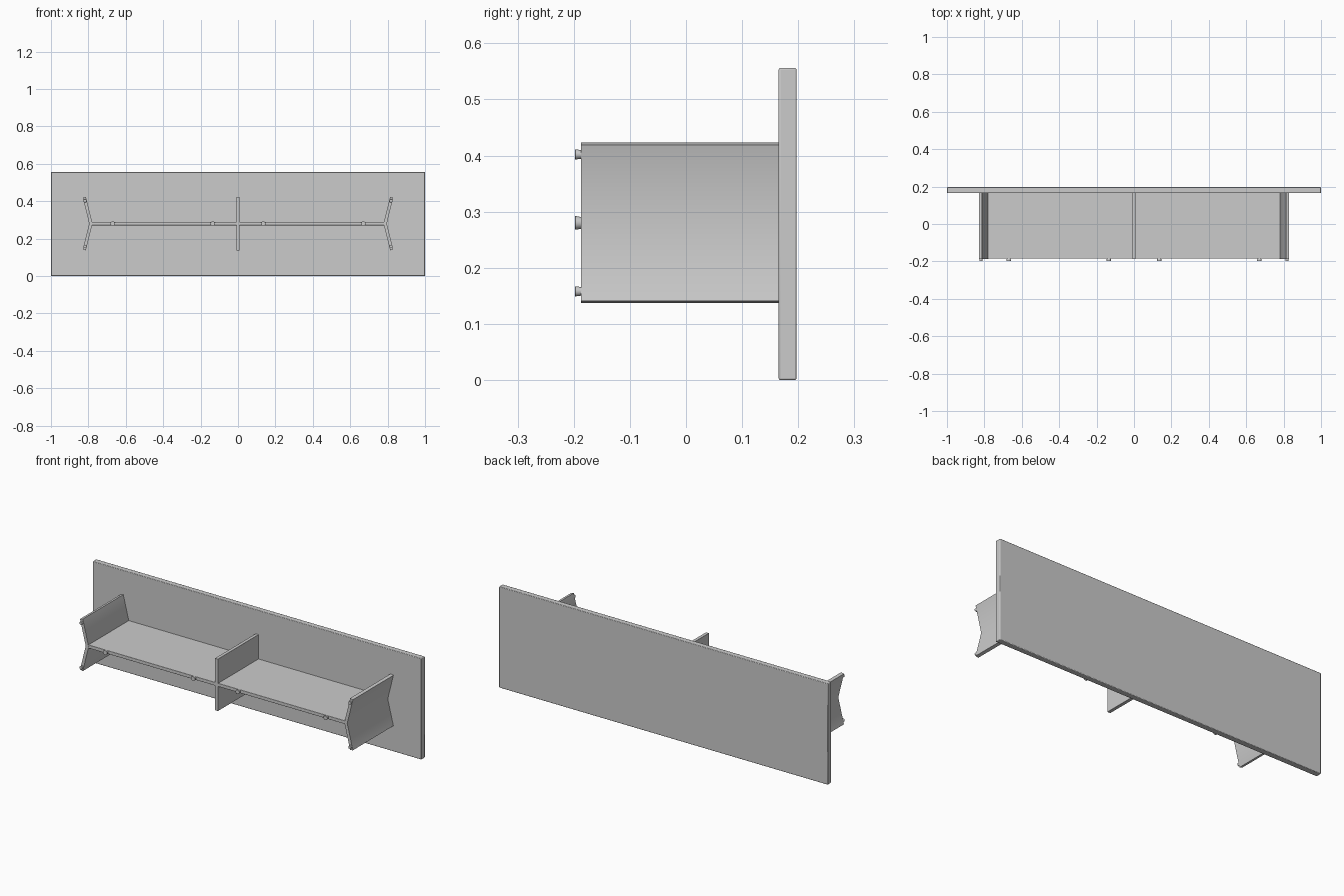
import bpy, bmesh, math
from mathutils import Matrix

if "Cube" in bpy.data.objects:
    bpy.data.objects.remove(bpy.data.objects["Cube"])

ZC = 0.28      # mid height of the base
BACK = 0.168   # base meets the top board here


def finish(name, bm, angle=40, bevel=0):
    bmesh.ops.recalc_face_normals(bm, faces=bm.faces)
    me = bpy.data.meshes.new(name)
    bm.to_mesh(me)
    bm.free()
    ob = bpy.data.objects.new(name, me)
    bpy.context.collection.objects.link(ob)
    if bevel:
        mod = ob.modifiers.new("edge", 'BEVEL')
        mod.width, mod.segments = bevel, 2
    bpy.ops.object.select_all(action='DESELECT')
    ob.select_set(True)
    bpy.context.view_layer.objects.active = ob
    bpy.ops.object.shade_smooth_by_angle(angle=math.radians(angle))
    return ob


def box(name, lo, hi, bevel):
    bm = bmesh.new()
    bmesh.ops.create_cube(bm, size=1)
    for v in bm.verts:
        v.co = [a + (b - a) * (c + 0.5) for a, b, c in zip(lo, hi, v.co)]
    return finish(name, bm, 30, bevel)


def bent_panel(name, side):
    # chevron strip in the xz plane, extruded along y
    inner = [(0.813, 0.1415), (0.778, ZC), (0.813, 0.4185)]
    outer = [(0.830, 0.1375), (0.7955, ZC), (0.830, 0.4225)]
    inner[0], inner[2] = (0.8135, 0.137), (0.8135, 0.423)
    outer[0], outer[2] = (0.830, 0.141), (0.830, 0.419)
    bm = bmesh.new()
    rows = []
    for y in (-0.187, BACK):
        rows.append([[bm.verts.new((side * x, y, z)) for x, z in line]
                     for line in (inner, outer)])
    (fi, fo), (bi, bo) = rows
    for i in range(2):
        bm.faces.new((fi[i], fi[i + 1], fo[i + 1], fo[i]))
        bm.faces.new((bi[i], bi[i + 1], bo[i + 1], bo[i]))
        bm.faces.new((fi[i], fi[i + 1], bi[i + 1], bi[i]))
        bm.faces.new((fo[i], fo[i + 1], bo[i + 1], bo[i]))
    for i in (0, 2):
        bm.faces.new((fi[i], fo[i], bo[i], bi[i]))
    return finish(name, bm)


def foot(name, x, z, r):
    # tapered glide, wider at its floor end
    bm = bmesh.new()
    bmesh.ops.create_cone(bm, cap_ends=True, segments=24, radius1=r * 0.75,
                          radius2=r, depth=0.017)
    bmesh.ops.transform(bm, verts=bm.verts, matrix=Matrix.Translation((x, -0.1895, z))
                        @ Matrix.Rotation(math.pi / 2, 4, 'X'))
    return finish(name, bm, 40, 0.001)


# Table lying on its side: board and base panels
box("table_top", (-1, 0.165, 0), (1, 0.197, 0.556), 0.003)
box("long_rail", (-0.787, -0.185, ZC - 0.009), (0.787, BACK, ZC + 0.009), 0.001)
box("middle_panel", (-0.009, -0.187, 0.137), (0.009, BACK, 0.423), 0.001)

# End panels and feet on both sides
for side, label in ((-1, "left"), (1, "right")):
    bent_panel(f"{label}_end_panel", side)
    for x, pos in ((0.135, "inner"), (0.67, "outer")):
        foot(f"{label}_{pos}_rail_foot", side * x, ZC, 0.0125)
    for dz, pos in ((-0.122, "lower"), (0.122, "upper")):
        foot(f"{label}_{pos}_end_foot", side * 0.818, ZC + dz, 0.0092)
